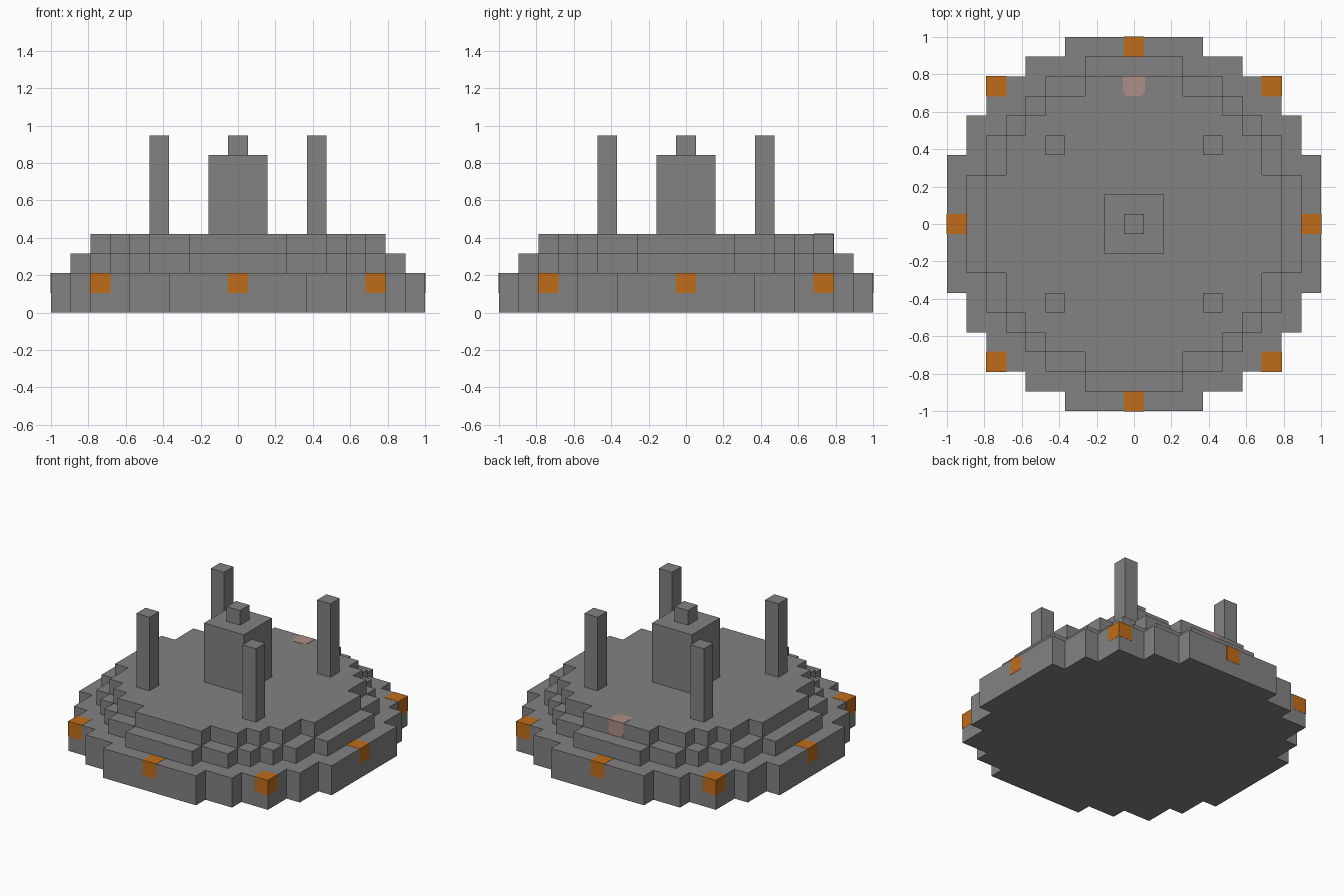
import bpy
import bmesh
import math
from mathutils import Matrix, Vector

U = 2 / 19  # one block of the stepped grid

cube = bpy.data.objects.get("Cube")
if cube:
    bpy.data.objects.remove(cube, do_unlink=True)


def material(name, rgb):
    mat = bpy.data.materials.new(name)
    mat.use_nodes = True
    mat.diffuse_color = (*rgb, 1)
    bsdf = mat.node_tree.nodes["Principled BSDF"]
    bsdf.inputs["Base Color"].default_value = (*rgb, 1)
    bsdf.inputs["Roughness"].default_value = 0.9
    return mat


STONE = material("grey stone", (0.23, 0.225, 0.225))
ORANGE = material("orange lamp", (0.52, 0.15, 0.01))
PINK = material("pale pink", (0.42, 0.27, 0.24))


def finish(name, bm, mat):
    bmesh.ops.recalc_face_normals(bm, faces=bm.faces)
    mesh = bpy.data.meshes.new(name)
    bm.to_mesh(mesh)
    bm.free()
    mesh.materials.append(mat)
    obj = bpy.data.objects.new(name, mesh)
    bpy.context.collection.objects.link(obj)
    return obj


def prism(name, points, offset, mat):
    """Extrude a closed outline by an offset vector."""
    bm = bmesh.new()
    face = bm.faces.new([bm.verts.new(p) for p in points])
    extruded = bmesh.ops.extrude_face_region(bm, geom=[face])["geom"]
    verts = [v for v in extruded if isinstance(v, bmesh.types.BMVert)]
    bmesh.ops.translate(bm, verts=verts, vec=offset)
    # the extrusion keeps the starting face as the other cap
    return finish(name, bm, mat)


def box(name, centre, size, mat):
    bm = bmesh.new()
    bmesh.ops.create_cube(bm, size=1)
    bmesh.ops.scale(bm, vec=size, verts=bm.verts)
    bmesh.ops.translate(bm, vec=centre, verts=bm.verts)
    return finish(name, bm, mat)


def tier(name, steps, low, high):
    """Stepped round slab: one quarter outline turned four times."""
    quarter = []
    for i, (x, y) in enumerate(steps):
        quarter.append((x, y))
        if i + 1 < len(steps):
            quarter.append((x, steps[i + 1][1]))
    outline = []
    for _ in range(4):
        outline += quarter
        quarter = [(y, -x) for x, y in quarter]
    prism(name, [(x * U, y * U, low * U) for x, y in outline],
          (0, 0, (high - low) * U), STONE)


# Stepped platform
tier("base_tier", [(3.5, 9.5), (5.5, 8.5), (7.5, 7.5), (8.5, 5.5), (9.5, 3.5)], 0, 2)
tier("middle_tier", [(2.5, 8.5), (4.5, 7.5), (5.5, 6.5), (6.5, 5.5),
                     (7.5, 4.5), (8.5, 2.5)], 2, 3)
tier("top_tier", [(2.5, 7.5), (4.5, 6.5), (5.5, 5.5), (6.5, 4.5), (7.5, 2.5)], 3, 4)

# Central block with its knob
box("central_block", (0, 0, 6 * U), (3 * U, 3 * U, 4 * U), STONE)
box("central_knob", (0, 0, 8.5 * U), (U, U, U), STONE)

# Four pillars
for sx, side in ((-1, "right"), (1, "left")):
    for sy, end in ((-1, "front"), (1, "back")):
        box(f"pillar_{end}_{side}", (sx * 4 * U, sy * 4 * U, 6.5 * U),
            (U, U, 5 * U), STONE)

# Lamps set into the rim, barely proud of the stone
for i in range(8):
    reach = 7 * math.sqrt(2) if i % 2 else 9
    spot = Matrix.Rotation(i * math.pi / 4, 3, "Z") @ Vector((reach * U, 0, 0))
    spot.z = 1.5 * U
    box(f"rim_lamp_{i + 1}", spot, (U + 0.003,) * 3, ORANGE)


def tongue(half, length, radius):
    """Strip outline from the edge inward with a rounded far end."""
    points = [(-half, 0)]
    for cx, start in ((-half + radius, math.pi), (half - radius, math.pi / 2)):
        for k in range(6):
            a = start - k * math.pi / 10
            points.append((cx + radius * math.cos(a),
                           length - radius + radius * math.sin(a)))
    return points + [(half, 0)]


# Pale marker folded over the back edge of the top tier
shape = tongue(0.058, 0.105, 0.03)
edge, top = 7.5 * U, 4 * U
prism("marker_top", [(x, edge - d, top) for x, d in shape], (0, 0, 0.002), PINK)
prism("marker_side", [(x, edge, top - d) for x, d in shape], (0, 0.002, 0), PINK)
